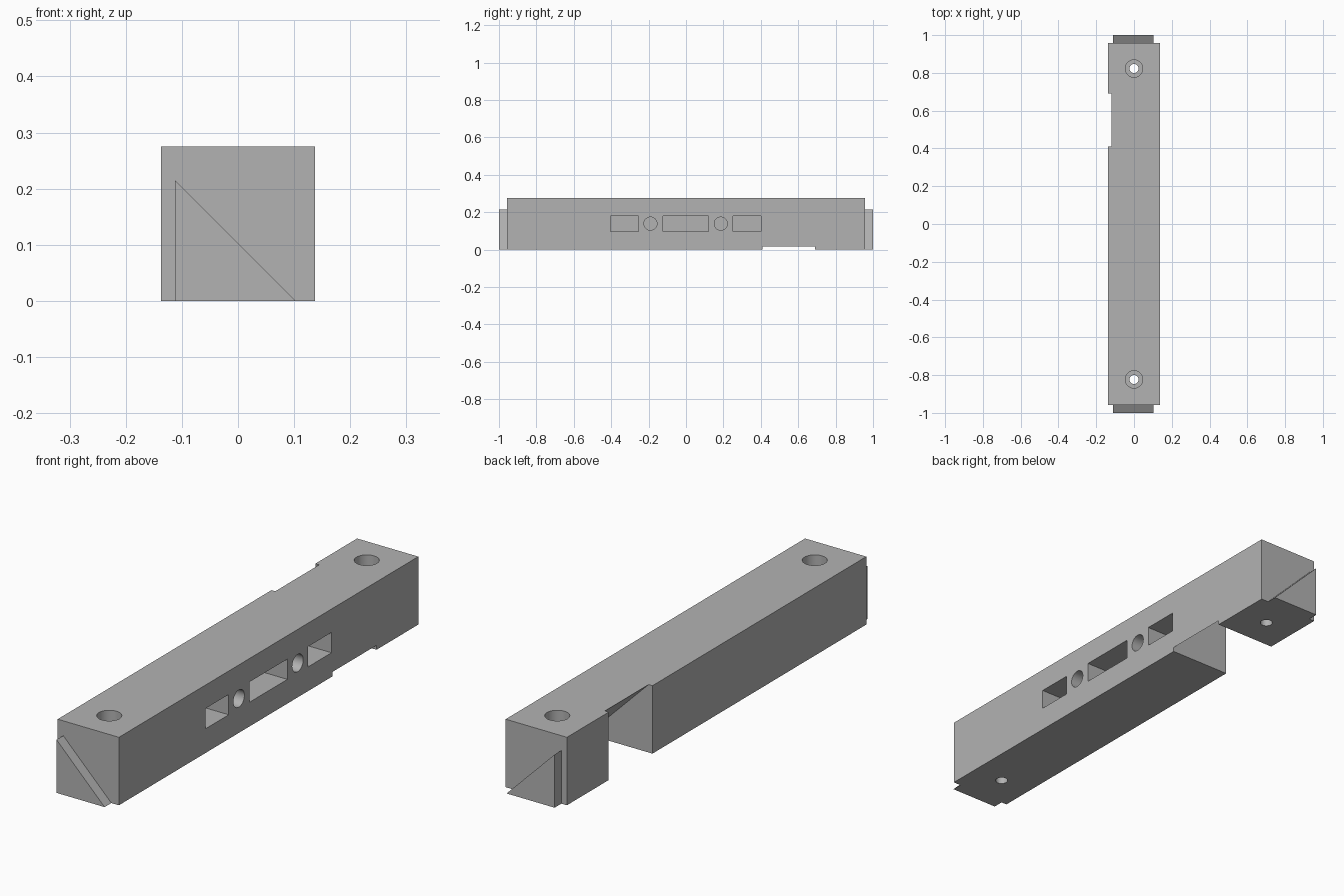
import bpy, bmesh, math
from mathutils import Matrix, Vector

cube = bpy.data.objects.get("Cube")
if cube:
    bpy.data.objects.remove(cube, do_unlink=True)

HALF, HEIGHT, BODY_END, TAB_END = 0.137, 0.275, 0.957, 1.0

grey = bpy.data.materials.new("plain grey")
grey.use_nodes = True
COLOUR = (0.45, 0.45, 0.45, 1)
grey.diffuse_color = COLOUR
grey.node_tree.nodes["Principled BSDF"].inputs["Base Color"].default_value = COLOUR


def finish(name, bm):
    bmesh.ops.recalc_face_normals(bm, faces=bm.faces)
    mesh = bpy.data.meshes.new(name)
    bm.to_mesh(mesh)
    bm.free()
    mesh.materials.append(grey)
    obj = bpy.data.objects.new(name, mesh)
    bpy.context.collection.objects.link(obj)
    return obj


def box(name, low, high):
    bm = bmesh.new()
    low, high = Vector(low), Vector(high)
    size = Matrix.Diagonal((*(high - low), 1))
    bmesh.ops.create_cube(bm, size=1, matrix=Matrix.Translation((low + high) / 2) @ size)
    return finish(name, bm)


def prism(name, outline, y0, y1):
    """Extrude an x-z outline along y."""
    bm = bmesh.new()
    face = bm.faces.new([bm.verts.new((x, y0, z)) for x, z in outline])
    new = bmesh.ops.extrude_face_region(bm, geom=[face])["geom"]
    verts = [v for v in new if isinstance(v, bmesh.types.BMVert)]
    bmesh.ops.translate(bm, verts=verts, vec=(0, y1 - y0, 0))
    return finish(name, bm)


def cylinder(name, centre, radius, depth, axis="Z"):
    bm = bmesh.new()
    turn = Matrix.Rotation(math.pi / 2, 4, "Y") if axis == "X" else Matrix()
    bmesh.ops.create_cone(bm, cap_ends=True, segments=48, radius1=radius, radius2=radius,
                          depth=depth, matrix=Matrix.Translation(centre) @ turn)
    return finish(name, bm)


# Long square bar
bar = box("bar", (-HALF, -BODY_END, 0), (HALF, BODY_END, HEIGHT))
cutters = []

# Diagonal notch across the underside
cutters.append(prism("notch_cutter", [(-0.3, -0.15), (0.305, -0.15), (-0.3, 0.455)], 0.41, 0.69))

# Rectangular pockets and round sockets in the side
POCKET = 0.15
for y0, y1 in ((-0.405, -0.255), (-0.123, 0.12), (0.252, 0.402)):
    cutters.append(box("pocket_cutter", (HALF - POCKET, y0, 0.098), (HALF + 0.1, y1, 0.18)))
for y in (-0.19, 0.186):
    cutters.append(cylinder("socket_cutter", (HALF, y, 0.139), 0.035, 2 * POCKET, "X"))

# Counterbored screw holes
for y in (-0.823, 0.823):
    cutters.append(cylinder("screw_cutter", (0, y, HEIGHT / 2), 0.024, 1))
    cutters.append(cylinder("counterbore_cutter", (0, y, HEIGHT), 0.046, 0.28))

for cutter in cutters:
    cutter.hide_render = True
    cut = bar.modifiers.new(cutter.name, "BOOLEAN")
    cut.operation, cut.solver, cut.object = "DIFFERENCE", "EXACT", cutter

# Bake the cuts and drop the helpers
bpy.context.view_layer.update()
graph = bpy.context.evaluated_depsgraph_get()
carved = bpy.data.meshes.new_from_object(bar.evaluated_get(graph))
bar.modifiers.clear()
bar.data = carved
for cutter in cutters:
    bpy.data.objects.remove(cutter, do_unlink=True)
bpy.ops.object.select_all(action="DESELECT")
bar.select_set(True)
bpy.context.view_layer.objects.active = bar
bpy.ops.object.shade_smooth_by_angle(angle=math.radians(30))

# Triangular locating tabs on both ends
TAB = [(-0.112, 0), (0.103, 0), (-0.112, 0.215)]
prism("front_tab", TAB, -TAB_END, -BODY_END)
prism("back_tab", TAB, BODY_END, TAB_END)
